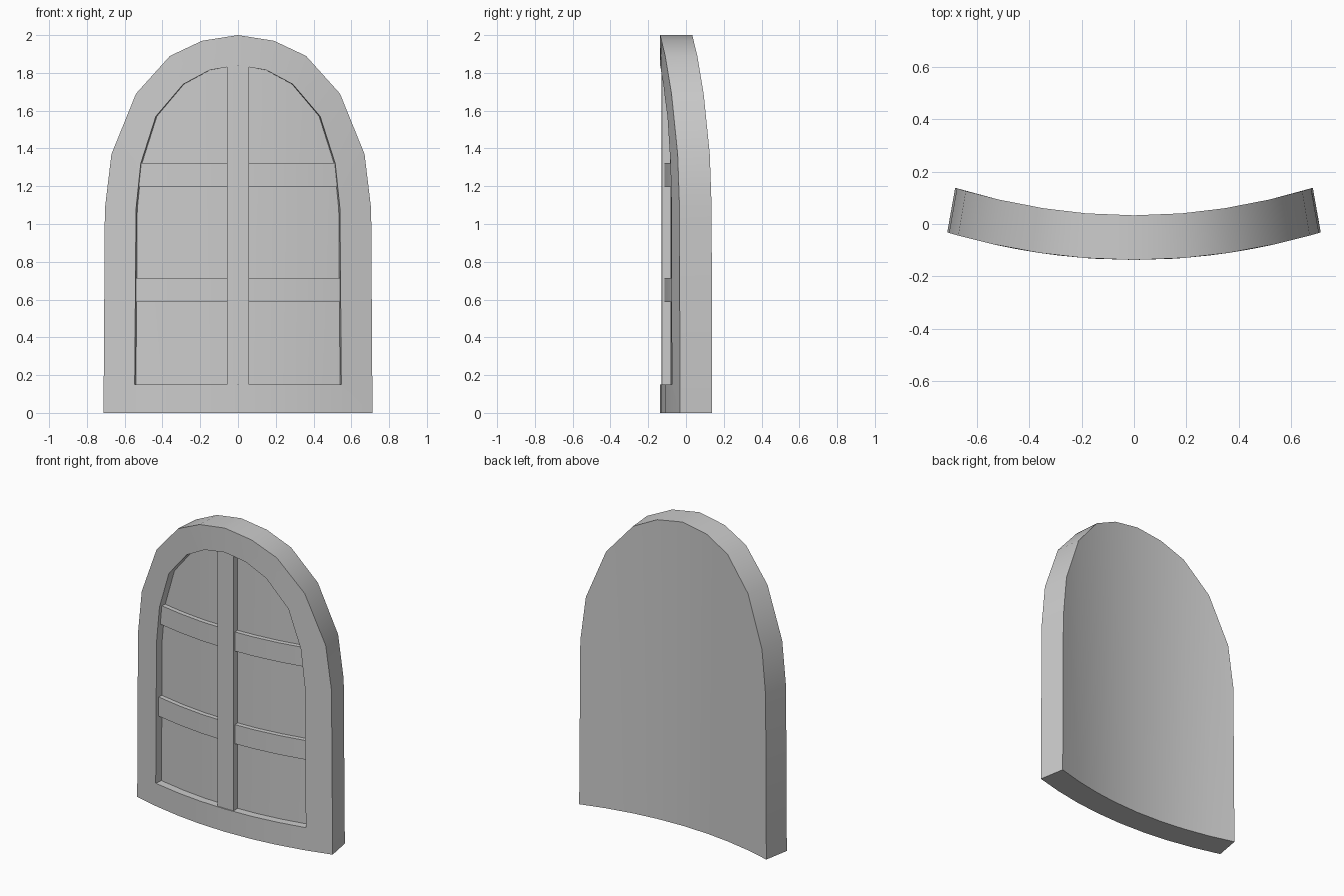
import bpy, bmesh, math
from mathutils import Vector

cube = bpy.data.objects.get("Cube")
if cube:
    bpy.data.objects.remove(cube, do_unlink=True)

THICK = 0.17
SLICES = [0.19, 0.36, 0.54]

grey = bpy.data.materials.new("plain grey")
grey.use_nodes = True
colour = (0.6, 0.6, 0.6, 1)
grey.diffuse_color = colour
grey.node_tree.nodes["Principled BSDF"].inputs["Base Color"].default_value = colour


def mirrored(half):
    """Close a right-hand half outline, running from the apex down, into a full loop."""
    return half + [(-x, z) for x, z in reversed(half) if x > 0]


def bend(p):
    """Turn x, depth, z into a point on the shallow curved wall."""
    x, d, z = p
    return Vector((x * (1 - 0.25 * d), -0.137 + d + 0.207 * x * x, z))


def curved_part(name, loops):
    """Skin successive (outline, depth) loops, cap both ends, slice and bend."""
    bm = bmesh.new()
    rings = [[bm.verts.new((x, d, z)) for x, z in outline] for outline, d in loops]
    n = len(rings[0])
    for a, b in zip(rings, rings[1:]):
        for i in range(n):
            j = (i + 1) % n
            bm.faces.new((a[i], a[j], b[j], b[i]))
    bm.faces.new(rings[0])
    bm.faces.new(rings[-1])
    for x in [0] + SLICES + [-s for s in SLICES]:
        bmesh.ops.bisect_plane(bm, geom=bm.verts[:] + bm.edges[:] + bm.faces[:],
                               dist=0.0001, plane_co=(x, 0, 0), plane_no=(1, 0, 0))
    for v in bm.verts:
        v.co = bend(v.co)
    bmesh.ops.recalc_face_normals(bm, faces=bm.faces)
    mesh = bpy.data.meshes.new(name)
    bm.to_mesh(mesh)
    bm.free()
    mesh.materials.append(grey)
    obj = bpy.data.objects.new(name, mesh)
    bpy.context.collection.objects.link(obj)
    bpy.ops.object.select_all(action="DESELECT")
    obj.select_set(True)
    bpy.context.view_layer.objects.active = obj
    bpy.ops.object.shade_smooth_by_angle(angle=math.radians(30))


def bar(name, x, z0, z1, front, back):
    outline = [(-x, z0), (x, z0), (x, z1), (-x, z1)]
    curved_part(name, [(outline, front), (outline, back)])


# Arched frame with its recessed panel
outer = mirrored([(0, 2), (0.19, 1.97), (0.36, 1.89), (0.54, 1.69),
                  (0.67, 1.37), (0.705, 1.08), (0.712, 0)])
inner = mirrored([(0, 1.84), (0.15, 1.815), (0.29, 1.74), (0.435, 1.57),
                  (0.515, 1.32), (0.54, 1.08), (0.547, 0.15)])
curved_part("arched_frame", [(outer, THICK), (outer, 0), (inner, 0), (inner, 0.05)])

# Upright and cross bars, let into the frame
bar("upright_bar", 0.058, 0.13, 1.86, 0.008, 0.06)
bar("lower_cross_bar", 0.56, 0.587, 0.713, 0.02, 0.06)
bar("upper_cross_bar", 0.545, 1.197, 1.323, 0.02, 0.06)
